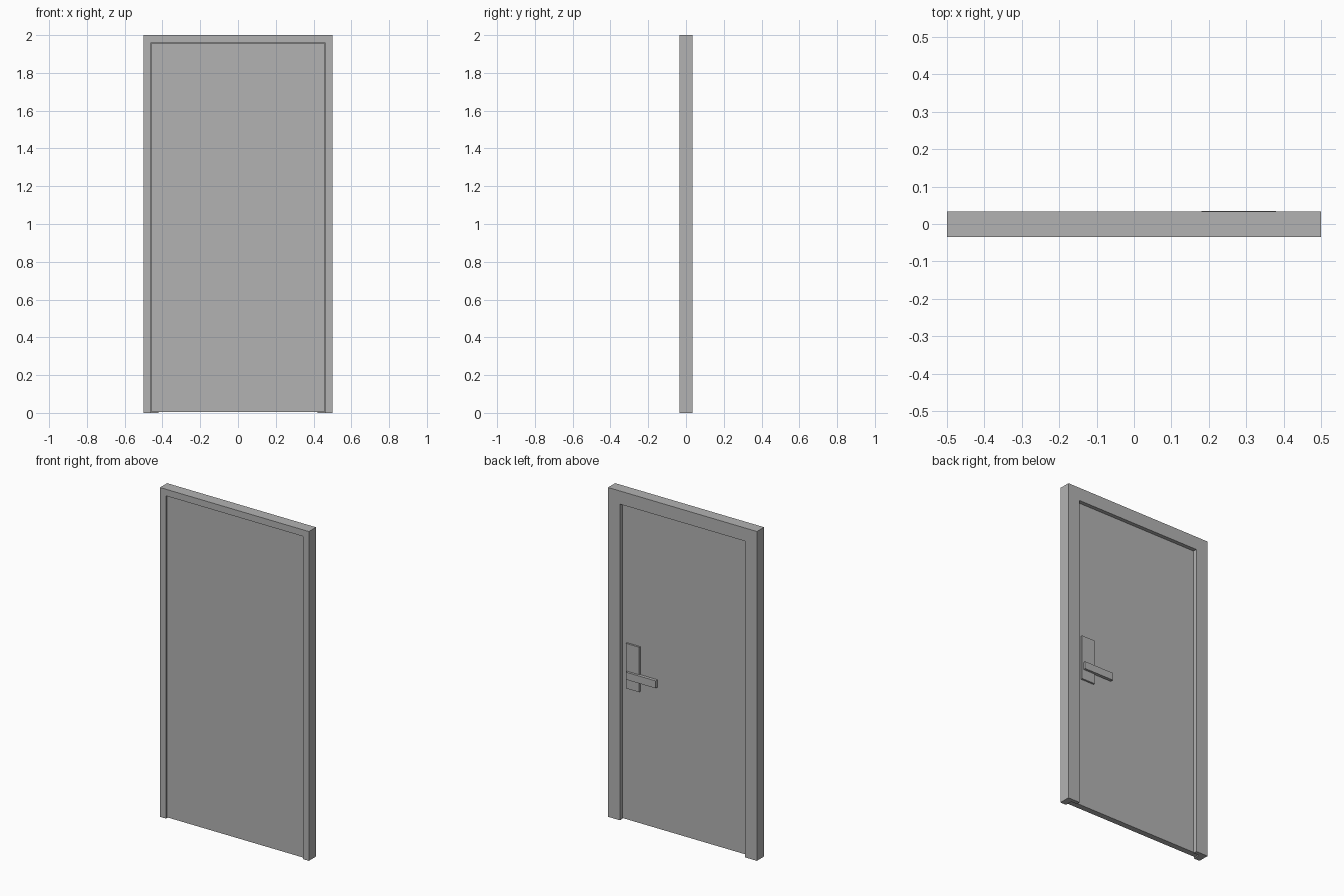
import bpy
import bmesh

cube = bpy.data.objects.get("Cube")
if cube:
    bpy.data.objects.remove(cube, do_unlink=True)

GREY = (0.45, 0.45, 0.45, 1.0)
grey = bpy.data.materials.new("plain_grey")
grey.use_nodes = True
grey.diffuse_color = GREY
grey.node_tree.nodes["Principled BSDF"].inputs["Base Color"].default_value = GREY

# Depths, front to back
FRONT, LEAF_FRONT, LEAF_BACK, BACK = -0.0345, -0.026, 0.01, 0.034


def prism(name, outline, y0, y1):
    """Extrude an (x, z) outline from depth y0 to y1."""
    bm = bmesh.new()
    face = bm.faces.new([bm.verts.new((x, y0, z)) for x, z in outline])
    ext = bmesh.ops.extrude_face_region(bm, geom=[face])
    moved = [v for v in ext["geom"] if isinstance(v, bmesh.types.BMVert)]
    bmesh.ops.translate(bm, vec=(0, y1 - y0, 0), verts=moved)
    bmesh.ops.recalc_face_normals(bm, faces=bm.faces)
    mesh = bpy.data.meshes.new(name)
    bm.to_mesh(mesh)
    bm.free()
    mesh.materials.append(grey)
    obj = bpy.data.objects.new(name, mesh)
    bpy.context.collection.objects.link(obj)
    return obj


def box(name, x0, x1, y0, y1, z0, z1):
    return prism(name, [(x0, z0), (x1, z0), (x1, z1), (x0, z1)], y0, y1)


def arch(name, border, y0, y1):
    """Two jambs and a header in one piece, open at the floor."""
    i, t = 0.5 - border, 2 - border
    outline = [(-0.5, 0), (-i, 0), (-i, t), (i, t),
               (i, 0), (0.5, 0), (0.5, 2), (-0.5, 2)]
    return prism(name, outline, y0, y1)


# Rebated frame: narrow border at the front, wide stop at the back
arch("frame_front", 0.04, FRONT, LEAF_BACK)
arch("frame_stop", 0.08, LEAF_BACK, BACK)

# Door leaf
box("door_leaf", -0.458, 0.458, LEAF_FRONT, LEAF_BACK, 0.005, 1.958)

# Handle on the back
box("handle_plate", 0.30, 0.39, LEAF_BACK, 0.021, 0.805, 1.078)
box("handle_lever", 0.18, 0.38, 0.016, 0.0348, 0.866, 0.911)
